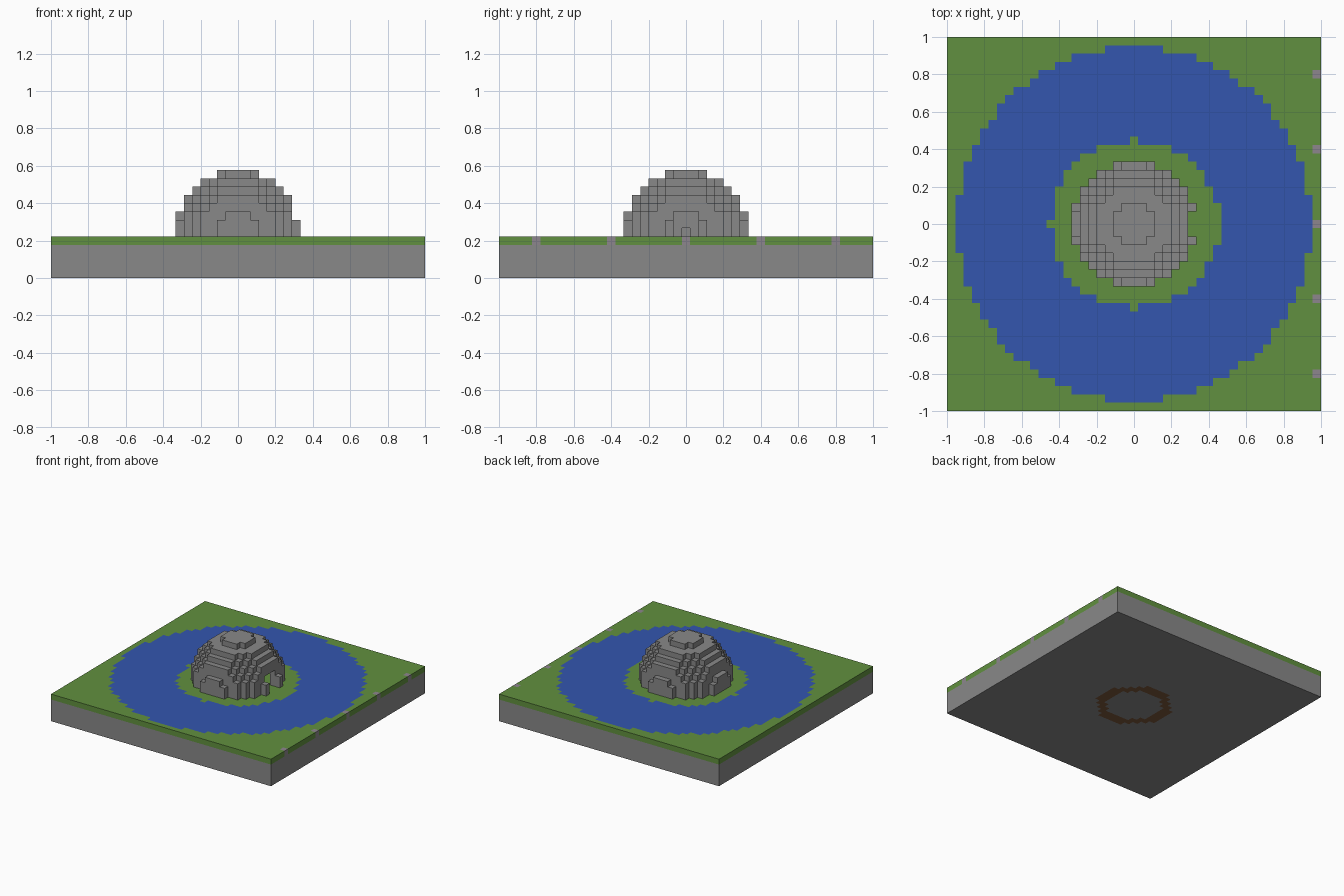
import bpy, bmesh
from mathutils import Vector

cube = bpy.data.objects.get("Cube")
if cube:
    bpy.data.objects.remove(cube, do_unlink=True)

HALF = 22                    # blocks on each side of the middle block
U = 2 / (2 * HALF + 1)       # block size
GROUND = 5                   # block layers in the ground

COLOURS = {
    "stone": (0.25, 0.25, 0.25),
    "grass": (0.12, 0.28, 0.05),
    "water": (0.033, 0.092, 0.43),
    "soil": (0.20, 0.095, 0.045),
    "pale_stone": (0.27, 0.24, 0.27),
}
NAMES = list(COLOURS)


def make_material(name):
    mat = bpy.data.materials.new(name)
    mat.use_nodes = True
    rgba = (*COLOURS[name], 1)
    mat.diffuse_color = rgba
    mat.node_tree.nodes["Principled BSDF"].inputs["Base Color"].default_value = rgba
    return mat


MATERIALS = [make_material(n) for n in NAMES]


def build_blocks(name, blocks):
    """Skin a {(i, j, k): colour name} set of blocks, outer faces only."""
    bm = bmesh.new()
    for cell, colour in blocks.items():
        centre = Vector((cell[0], cell[1], cell[2] + 0.5))
        for axis in range(3):
            for sign in (-1, 1):
                n = Vector((0, 0, 0))
                n[axis] = sign
                if tuple(int(c + d) for c, d in zip(cell, n)) in blocks:
                    continue
                a = Vector((0, 0, 0))
                a[(axis + 1) % 3] = 0.5
                b = n.cross(a)
                mid = centre + n / 2
                corners = (mid - a - b, mid + a - b, mid + a + b, mid - a + b)
                face = bm.faces.new([bm.verts.new(c * U) for c in corners])
                face.material_index = NAMES.index(colour)
    bmesh.ops.remove_doubles(bm, verts=bm.verts, dist=U / 100)
    mesh = bpy.data.meshes.new(name)
    bm.to_mesh(mesh)
    bm.free()
    for mat in MATERIALS:
        mesh.materials.append(mat)
    obj = bpy.data.objects.new(name, mesh)
    bpy.context.collection.objects.link(obj)


def ground_colour(i, j, k):
    r2 = i * i + j * j
    if k == GROUND - 1:
        # marker stones along one edge
        if i == HALF and j % 9 == 0:
            return "pale_stone"
        # round moat with a small landing before the door
        landing = i == 10 and abs(j) <= 2
        return "water" if 100 < r2 <= 452 and not landing else "grass"
    # buried ring under the dome
    if k == 0 and 20 < r2 <= 40:
        return "soil"
    return "stone"


# Square ground slab
span = range(-HALF, HALF + 1)
ground = {(i, j, k): ground_colour(i, j, k)
          for i in span for j in span for k in range(GROUND)}
build_blocks("ground_slab", ground)


# Hollow dome with a doorway on its left side
def in_dome(i, j, k):
    doorway = i > 3 and abs(j) <= 1 and k <= 2
    return 36 < i * i + j * j + k * k <= 56 and not doorway


reach = range(-8, 9)
dome = {(i, j, k + GROUND): "stone"
        for i in reach for j in reach for k in range(9) if in_dome(i, j, k)}
build_blocks("stone_dome", dome)
